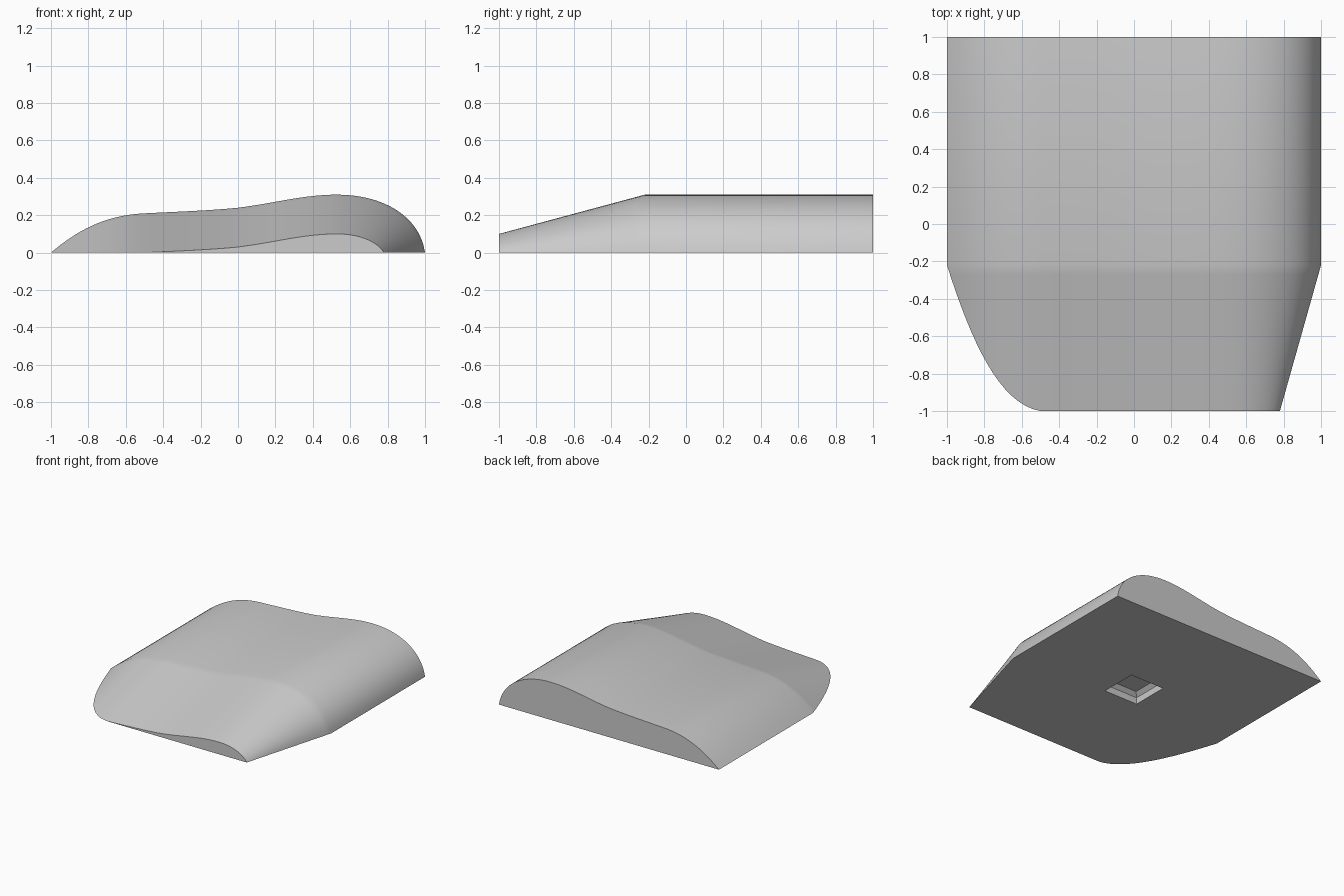
import bpy, bmesh, math
from mathutils import Vector
from mathutils.geometry import interpolate_bezier

cube = bpy.data.objects.get("Cube")
if cube:
    bpy.data.objects.remove(cube)

grey = bpy.data.materials.new("plain grey")
grey.use_nodes = True
colour = (0.6, 0.6, 0.6, 1)
grey.diffuse_color = colour
grey.node_tree.nodes["Principled BSDF"].inputs["Base Color"].default_value = colour

CREST_X, CREST_Z, NOSE_Z, NOSE_X = 0.53, 0.31, 0.10, 0.78
BEND_Y, FLOOR = -0.22, -0.4


def make_object(name, bm):
    bmesh.ops.recalc_face_normals(bm, faces=bm.faces)
    mesh = bpy.data.meshes.new(name)
    bm.to_mesh(mesh)
    bm.free()
    mesh.materials.append(grey)
    obj = bpy.data.objects.new(name, mesh)
    bpy.context.collection.objects.link(obj)
    return obj


def loft(bm, rings):
    """Join closed rings of points in order and cap both ends."""
    rows = [[bm.verts.new(p) for p in ring] for ring in rings]
    n = len(rows[0])
    for a, b in zip(rows, rows[1:]):
        for i in range(n):
            j = (i + 1) % n
            bm.faces.new((a[i], a[j], b[j], b[i]))
    bm.faces.new(rows[0])
    bm.faces.new(rows[-1])


# Wavy cross-section, as four joined curves
curves = [
    [(-1, 0), (-0.87, 0.11), (-0.72, 0.2), (-0.5, 0.21)],
    [(-0.5, 0.21), (-0.3, 0.22), (-0.15, 0.225), (0, 0.24)],
    [(0, 0.24), (0.2, 0.265), (0.35, 0.31), (CREST_X, CREST_Z)],
    [(CREST_X, CREST_Z), (0.77, 0.31), (0.97, 0.2), (1, 0)],
]
profile = []
for c in curves:
    pts = interpolate_bezier(*[Vector((x, z, 0)) for x, z in c], 17)
    profile += pts[1:] if profile else pts


def section(y):
    """Cross-section at y; the front part slopes down and narrows."""
    t = max(0, (BEND_Y - y) / (BEND_Y + 1))
    ring = []
    for p in profile:
        x, z = p.x, p.y
        if x <= CREST_X:
            z -= t * (CREST_Z - NOSE_Z)
        else:
            nose_x = CREST_X + (x - CREST_X) * (NOSE_X - CREST_X) / (1 - CREST_X)
            nose_z = NOSE_Z * (max(z, 0) / CREST_Z) ** 1.3
            x += t * (nose_x - x)
            z += t * (nose_z - z)
        ring.append((x, y, z))
    return ring + [(ring[-1][0], y, FLOOR), (-1, y, FLOOR)]


# Body, trimmed flat at the base
bm = bmesh.new()
front_rows = [-1 + (BEND_Y + 1) * i / 16 for i in range(17)]
loft(bm, [section(y) for y in front_rows + [1]])
cut = bmesh.ops.bisect_plane(bm, geom=bm.verts[:] + bm.edges[:] + bm.faces[:], dist=1e-5,
                             plane_co=(0, 0, 0), plane_no=(0, 0, 1), clear_inner=True)
bmesh.ops.remove_doubles(bm, verts=bm.verts, dist=1e-4)
rim = [e for e in bm.edges if e.is_boundary]
bmesh.ops.contextual_create(bm, geom=rim)
body = make_object("body", bm)

# Square socket with a tapered ceiling, cut into the base
bm = bmesh.new()
loft(bm, [[(sx * r, sy * r, z) for sx, sy in ((-1, -1), (1, -1), (1, 1), (-1, 1))]
          for r, z in ((0.155, -0.1), (0.155, 0.055), (0.125, 0.085))])
socket = make_object("socket_cutter", bm)
socket.hide_render = True
mod = body.modifiers.new("socket", 'BOOLEAN')
mod.operation = 'DIFFERENCE'
mod.solver = 'EXACT'
mod.object = socket
bpy.context.view_layer.objects.active = body
body.select_set(True)
bpy.ops.object.modifier_apply(modifier=mod.name)
bpy.data.objects.remove(socket)

bpy.ops.object.shade_smooth_by_angle(angle=math.radians(30))
